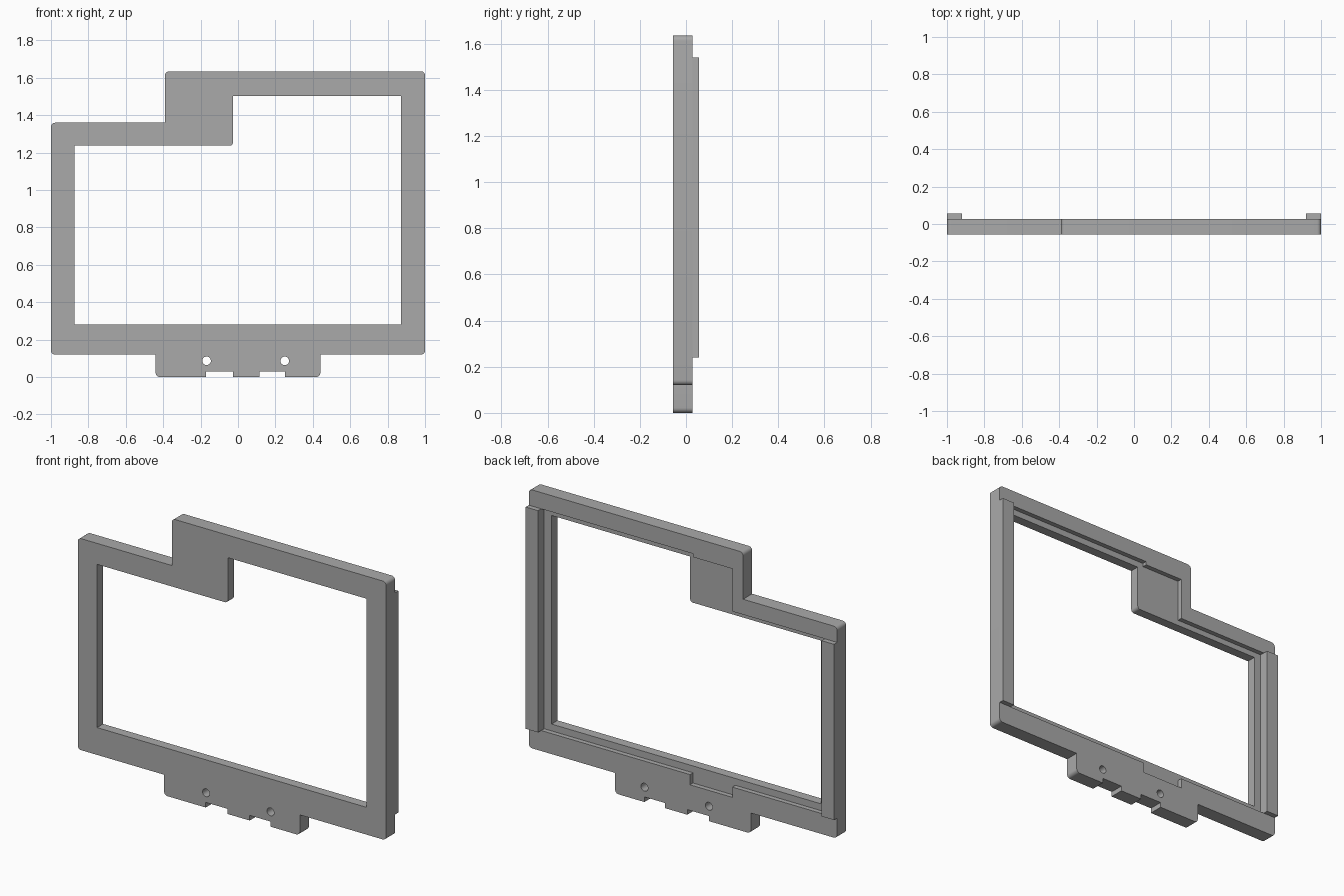
import bpy, bmesh, math
from mathutils import Vector

if "Cube" in bpy.data.objects:
    bpy.data.objects.remove(bpy.data.objects["Cube"], do_unlink=True)

FRONT, LEDGE, BACK, RAIL = -0.056, 0.0, 0.028, 0.057

grey = bpy.data.materials.new("plain grey")
grey.use_nodes = True
grey.diffuse_color = (0.4, 0.4, 0.4, 1)
grey.node_tree.nodes["Principled BSDF"].inputs["Base Color"].default_value = (0.4, 0.4, 0.4, 1)


def rounded(points, steps=6):
    """Outline from (x, z) or (x, z, radius) corners."""
    out = []
    for i, p in enumerate(points):
        c = Vector(p[:2])
        if len(p) == 2:
            out.append(c)
            continue
        a = c + (Vector(points[i - 1][:2]) - c).normalized() * p[2]
        b = c + (Vector(points[(i + 1) % len(points)][:2]) - c).normalized() * p[2]
        centre = a + b - c
        for k in range(steps + 1):
            t = math.pi / 2 * k / steps
            out.append(centre + (a - centre) * math.cos(t) + (b - centre) * math.sin(t))
    return out


def prism(name, points, y0, y1):
    """Extrude an outline in the xz plane from y0 to y1."""
    bm = bmesh.new()
    face = bm.faces.new([bm.verts.new((x, y0, z)) for x, z in points])
    moved = bmesh.ops.extrude_face_region(bm, geom=[face])["geom"]
    verts = [v for v in moved if isinstance(v, bmesh.types.BMVert)]
    bmesh.ops.translate(bm, verts=verts, vec=(0, y1 - y0, 0))
    bmesh.ops.recalc_face_normals(bm, faces=bm.faces)
    mesh = bpy.data.meshes.new(name)
    bm.to_mesh(mesh)
    bm.free()
    mesh.materials.append(grey)
    ob = bpy.data.objects.new(name, mesh)
    bpy.context.collection.objects.link(ob)
    return ob


def box(x0, x1, z0, z1):
    return [(x0, z0), (x1, z0), (x1, z1), (x0, z1)]


def cut(target, points, y0, y1):
    cutter = prism("cutter", points, y0, y1)
    cutter.hide_render = True
    mod = target.modifiers.new("cut", "BOOLEAN")
    mod.operation, mod.solver, mod.object = "DIFFERENCE", "EXACT", cutter
    bpy.context.view_layer.objects.active = target
    bpy.ops.object.modifier_apply(modifier=mod.name)
    bpy.data.objects.remove(cutter, do_unlink=True)


# Stepped frame body with the mounting tab below
R = 0.022
frame = prism("frame", rounded([
    (-1, 0.12, R), (-0.44, 0.12), (-0.44, 0, R), (0.44, 0, R), (0.44, 0.12), (1, 0.12, R),
    (1, 1.635, R), (-0.39, 1.635, R), (-0.39, 1.36), (-1, 1.36, R)]), FRONT, BACK)

# Window opening
cut(frame, rounded([
    (-0.875, 0.28), (0.872, 0.28), (0.872, 1.503), (-0.027, 1.503),
    (-0.027, 1.237, 0.018), (-0.875, 1.237)]), -0.2, 0.2)

# Panel seat recessed into the back, with a notch above and below
cut(frame, [
    (-0.92, 0.24), (-0.32, 0.24), (-0.32, 0.18), (-0.045, 0.18), (-0.045, 0.24), (0.92, 0.24),
    (0.92, 1.54), (-0.065, 1.54), (-0.065, 1.52), (-0.32, 1.52), (-0.32, 1.27), (-0.92, 1.27)],
    LEDGE, 0.2)

# Slots and screw holes in the tab
for x0, x1 in ((-0.17, -0.028), (0.115, 0.25)):
    cut(frame, box(x0, x1, -0.1, 0.03), -0.2, 0.2)
for x in (-0.168, 0.25):
    ring = [math.tau * k / 24 for k in range(24)]
    cut(frame, [(x + 0.023 * math.cos(a), 0.087 + 0.023 * math.sin(a)) for a in ring], -0.2, 0.2)

# Raised side rails on the back
left_rail = prism("left_rail", box(0.92, 1, 0.24, 1.54), BACK, RAIL)
right_rail = prism("right_rail", box(-1, -0.92, 0.24, 1.27), BACK, RAIL)

# Smooth the rounded corners only
bpy.ops.object.select_all(action="DESELECT")
frame.select_set(True)
bpy.context.view_layer.objects.active = frame
bpy.ops.object.shade_smooth_by_angle(angle=math.radians(30))
